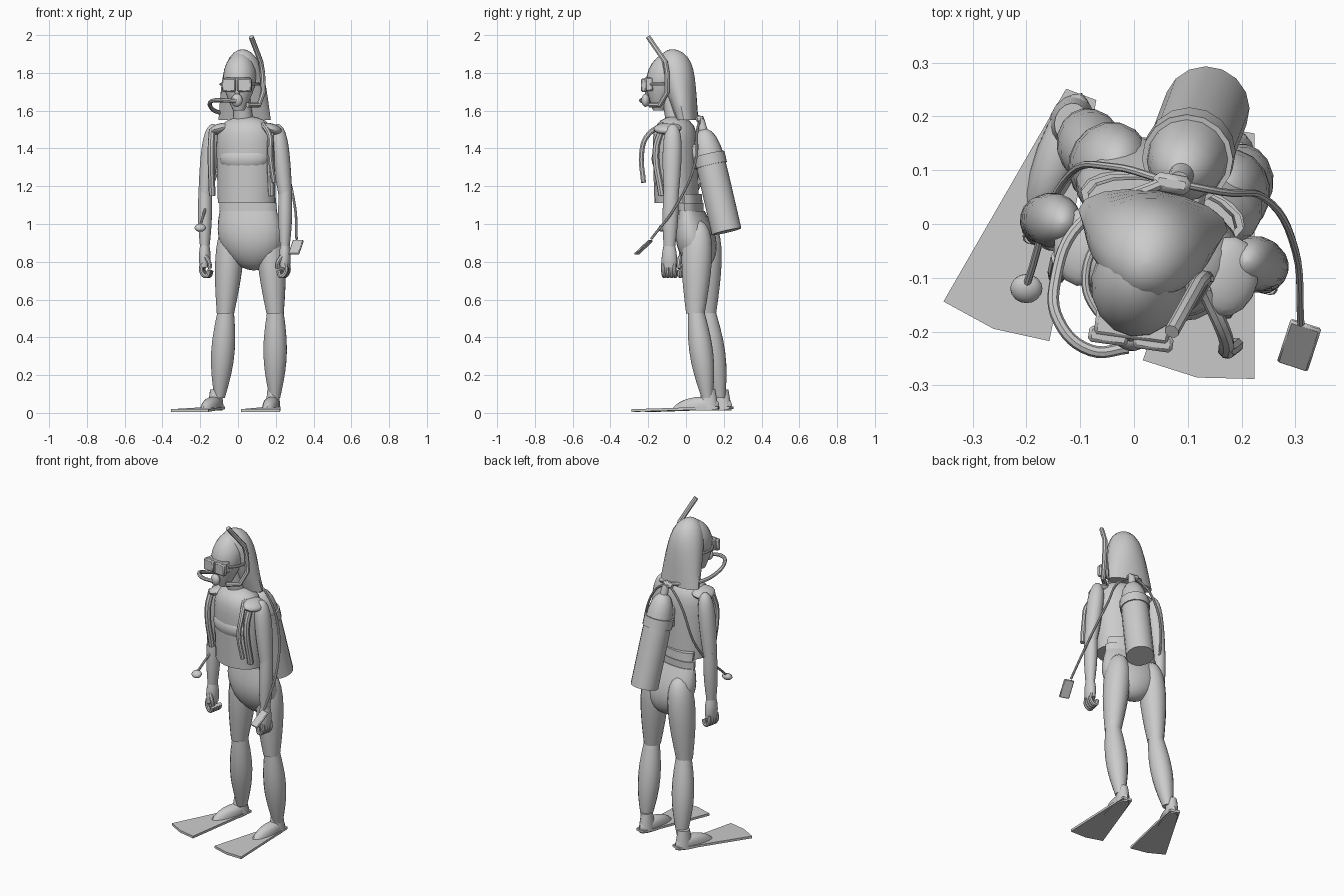
import bpy, bmesh, math
from mathutils import Vector, Matrix

default_cube = bpy.data.objects.get("Cube")
if default_cube:
    bpy.data.objects.remove(default_cube, do_unlink=True)

SHADE = (.6, .6, .6, 1)
grey = bpy.data.materials.new("plain grey")
grey.use_nodes = True
grey.diffuse_color = SHADE
grey.node_tree.nodes["Principled BSDF"].inputs["Base Color"].default_value = SHADE
parts = []


def place(location, tilt=0, roll=0, yaw=0):
    """Frame at a location, turned about x, then y, then z in degrees."""
    frame = Matrix.Translation(location)
    for axis, angle in (('Z', yaw), ('Y', roll), ('X', tilt)):
        frame = frame @ Matrix.Rotation(math.radians(angle), 4, axis)
    return frame


def finish(name, mesh_builder, frame):
    mesh_builder.transform(frame)
    bmesh.ops.recalc_face_normals(mesh_builder, faces=mesh_builder.faces)
    mesh = bpy.data.meshes.new(name)
    mesh_builder.to_mesh(mesh)
    mesh_builder.free()
    mesh.materials.append(grey)
    part = bpy.data.objects.new(name, mesh)
    bpy.context.collection.objects.link(part)
    parts.append(part)


def limb(name, frame, start, end, first, last, swell=0, dome=None, sides=16, steps=10):
    """Tapered oval body between two points, swelling midway and optionally domed at its end."""
    builder = bmesh.new()
    start, end, first, last = Vector(start), Vector(end), Vector(first), Vector(last)
    loops = []
    for step in range(steps + 1):
        t = math.sin(step / steps * math.pi / 2)
        centre = start.lerp(end, t)
        radius = first.lerp(last, t) + Vector((swell, swell)) * math.sin(math.pi * t)
        if dome:
            radius *= max(math.sqrt(1 - t ** dome), .05)
        turns = [math.tau * side / sides for side in range(sides)]
        loops.append([builder.verts.new(centre + Vector((radius.x * math.cos(turn), radius.y * math.sin(turn), 0)))
                      for turn in turns])
    for low, high in zip(loops, loops[1:]):
        for here in range(sides):
            after = (here + 1) % sides
            builder.faces.new((low[here], low[after], high[after], high[here]))
    builder.faces.new(loops[0])
    builder.faces.new(loops[-1])
    finish(name, builder, frame)


def tube(name, frame, points, radius, cyclic=False, handle='AUTO'):
    """Round hose through the points, smooth or with straight runs."""
    curve = bpy.data.curves.new(name, 'CURVE')
    curve.dimensions = '3D'
    curve.bevel_depth, curve.bevel_resolution = radius, 2
    curve.resolution_u, curve.use_fill_caps = 6, True
    spline = curve.splines.new('BEZIER')
    spline.bezier_points.add(len(points) - 1)
    spline.use_cyclic_u = cyclic
    for knot, point in zip(spline.bezier_points, points):
        knot.co = point
        knot.handle_left_type = knot.handle_right_type = handle
    path = bpy.data.objects.new(name + "_path", curve)
    bpy.context.collection.objects.link(path)
    builder = bmesh.new()
    builder.from_mesh(path.evaluated_get(bpy.context.evaluated_depsgraph_get()).to_mesh())
    bpy.data.objects.remove(path, do_unlink=True)
    finish(name, builder, frame)


def box(name, frame, size, bevel=.006):
    builder = bmesh.new()
    bmesh.ops.create_cube(builder, size=1)
    builder.transform(Matrix.Diagonal((*size, 1)))
    bmesh.ops.bevel(builder, geom=builder.edges[:], offset=bevel, segments=1, affect='EDGES')
    finish(name, builder, frame)


def ball(name, frame, size):
    builder = bmesh.new()
    bmesh.ops.create_uvsphere(builder, u_segments=16, v_segments=10, radius=1)
    finish(name, builder, frame @ Matrix.Diagonal((*size, 1)))


def fin_blade(name, frame, heel=.03, spread=.105, length=.45, thickness=.014):
    """Flat paddle widening towards a bowed tip, raised at the heel."""
    builder = bmesh.new()
    outline = ((-heel, 0), (heel, 0), (spread, length), (0, length + .015), (-spread, length))
    sole = builder.faces.new([builder.verts.new((x, -reach, thickness * (.4 + max(1 - reach / length, 0))))
                              for x, reach in outline])
    extruded = bmesh.ops.extrude_face_region(builder, geom=[sole])["geom"]
    upper = [item for item in extruded if isinstance(item, bmesh.types.BMVert)]
    bmesh.ops.translate(builder, vec=(0, 0, thickness), verts=upper)
    finish(name, builder, frame)


# Standing frames: the body is turned a little to its own right
WORLD = Matrix()
HEAD = place((.01, -.1, 1.74), yaw=-8)
TORSO = place((.045, -.05, 0), yaw=-12)
ARMS = TORSO @ place((-.01, .015, 0))
LEGS = place((.065, .08, 0), yaw=-13)
TANK = place((.135, .215, .96), tilt=13, roll=-5)
SIDES = (("left", 1), ("right", -1))

# Head, neck and long hair
limb("head", HEAD, start=(0, -.045, -.14), end=(0, .015, .17), first=(.03, .03), last=(.09, .11), swell=.03, dome=4)
limb("neck", WORLD, start=(.03, -.05, 1.5), end=(.02, -.08, 1.68), first=(.055, .05), last=(.045, .05))
limb("hair", HEAD, start=(.01, .11, -.19), end=(.01, .03, .185), first=(.14, .055), last=(.1, .115), dome=5)

# Mask with lenses and strap, mouthpiece and snorkel
box("mask_skirt", HEAD @ place((0, -.09, 0)), size=(.14, .05, .07))
ball("mask_nose", HEAD @ place((0, -.1, -.035)), size=(.015, .02, .03))
for side, sign in SIDES:
    box(side + "_mask_lens", HEAD @ place((sign * .042, -.115, -.005)), size=(.074, .03, .07))
strap_angles = [math.tau * turn / 8 for turn in range(8)]
tube("mask_strap", HEAD, [(.1 * math.cos(a), .1 * math.sin(a), 0) for a in strap_angles], radius=.008, cyclic=True)
ball("mouthpiece", HEAD @ place((0, -.115, -.085)), size=(.03, .022, .035))
tube("snorkel", WORLD, [(.07, -.2, 1.99), (.12, -.11, 1.86), (.13, -.1, 1.8), (.135, -.1, 1.7),
                        (.11, -.14, 1.63), (.05, -.19, 1.63)], radius=.014, handle='VECTOR')

# Torso vest with bust, shoulder pads and straps
limb("torso_vest", TORSO, start=(0, 0, 1.11), end=(0, -.01, 1.57), first=(.155, .115), last=(.165, .12),
     dome=10, sides=20)
ball("bust", TORSO @ place((0, -.06, 1.345)), size=(.135, .07, .075))
for side, sign in SIDES:
    strap = sign * .16 - .015
    ball(side + "_shoulder_pad", TORSO @ place((sign * .135, -.02, 1.505), roll=sign * 15), size=(.06, .075, .028))
    tube(side + "_vest_strap", TORSO, [(strap, -.05, 1.5), (strap, -.08, 1.4), (strap, -.05, 1.15)], radius=.018)
tube("inflator_hose", WORLD, [(.13, -.12, 1.53), (.17, -.21, 1.46), (.17, -.235, 1.37), (.19, -.225, 1.22)],
     radius=.014)

# Waist, belt and hips
limb("waist", LEGS, start=(0, -.05, 1.05), end=(0, -.06, 1.16), first=(.145, .055), last=(.14, .055))
limb("belt", LEGS, start=(0, -.055, 1.07), end=(0, -.055, 1.11), first=(.155, .06), last=(.155, .06), steps=3)
limb("hips", LEGS, start=(0, -.05, 1.07), end=(.02, 0, .755), first=(.155, .06), last=(.17, .115),
     swell=.022, dome=3, sides=20)

for side, sign in SIDES:
    # Legs, both leaning the same way at the ankles
    knee, ankle = sign * .135, sign * .15 - .03
    limb(side + "_thigh", LEGS, start=(knee, 0, .525), end=(sign * .1, .005, 1.02), first=(.046, .05),
         last=(.075, .085), swell=.013, dome=7)
    limb(side + "_calf", LEGS, start=(knee, .005, .53), end=(ankle, .06, .08), first=(.045, .045), last=(.028, .03),
         swell=.026)

    # Shoe and fin, toes splayed outwards
    foot = LEGS @ place((ankle - .015, .12, 0), yaw=sign * 5.5 - 2)
    limb(side + "_shoe", foot, start=(0, -.13, .012), end=(0, -.09, .085), first=(.042, .13), last=(.042, .1), dome=4)
    limb(side + "_ankle_cuff", foot, start=(0, -.055, .02), end=(0, -.055, .125), first=(.04, .055), last=(.03, .036))
    fin_blade(side + "_fin", foot)

    # Arms hanging down beside the vest, rounded at the shoulder
    elbow, wrist = sign * .217, sign * .217
    limb(side + "_upper_arm", ARMS, start=(elbow, 0, 1.15), end=(sign * .175, 0, 1.53), first=(.036, .04),
         last=(.045, .05), swell=.006, dome=8)
    limb(side + "_forearm", ARMS, start=(elbow, 0, 1.18), end=(wrist, -.01, .87), first=(.035, .04),
         last=(.024, .03), swell=.007)

    # Hands with curled fingers
    limb(side + "_palm", ARMS, start=(wrist, -.01, .89), end=(wrist, -.01, .77), first=(.024, .03),
         last=(.025, .04), swell=.006)
    for finger in range(4):
        along = -.04 + finger * .02
        tube(f"{side}_finger_{finger + 1}", ARMS,
             [(wrist + sign * .01, along, .79), (wrist + sign * .01, along, .745),
              (wrist - sign * .015, along, .725), (wrist - sign * .03, along, .755)], radius=.012)
    tube(side + "_thumb", ARMS, [(wrist, -.035, .84), (wrist - sign * .03, -.045, .8),
                                 (wrist - sign * .035, -.04, .765)], radius=.012)

# Air tank leaning back, with band, backplate and valve
limb("air_tank", TANK, start=(0, 0, 0), end=(0, 0, .56), first=(.08, .08), last=(.08, .08), dome=8)
limb("tank_neck", TANK, start=(0, 0, .52), end=(0, 0, .61), first=(.025, .025), last=(.02, .02), steps=2)
limb("tank_band", TANK, start=(0, 0, .36), end=(0, 0, .42), first=(.085, .085), last=(.085, .085), steps=2)
box("tank_backplate", place((.085, .07, 1.36), tilt=13, yaw=-8), size=(.1, .07, .13), bevel=.012)
box("tank_valve", place((.07, .075, 1.555), yaw=-10), size=(.07, .035, .035), bevel=.01)

# Hoses running from the valve to the mouth, the spare mouthpiece and the gauge
VALVE = (.06, .08, 1.56)
tube("breathing_hose", WORLD, [(-.01, -.23, 1.65), (-.08, -.235, 1.655), (-.14, -.18, 1.65), (-.145, -.1, 1.62),
                               (-.1, 0, 1.59), VALVE], radius=.011)
tube("spare_hose", WORLD, [VALVE, (-.03, .105, 1.48), (-.13, .08, 1.22), (-.2, -.115, .99)], radius=.007)
ball("spare_mouthpiece", place((-.2, -.12, .98), tilt=20), size=(.03, .028, .02))
tube("gauge_hose", WORLD, [VALVE, (.16, .06, 1.5), (.24, .05, 1.33), (.3, -.05, 1.1), (.31, -.185, .92)],
     radius=.007)
box("gauge_console", place((.307, -.225, .876), tilt=42, yaw=-18), size=(.06, .11, .012), bevel=.004)

# Smooth shading with crisp edges
bpy.ops.object.select_all(action='DESELECT')
for part in parts:
    part.select_set(True)
bpy.context.view_layer.objects.active = parts[0]
bpy.ops.object.shade_smooth_by_angle(angle=math.radians(40))
